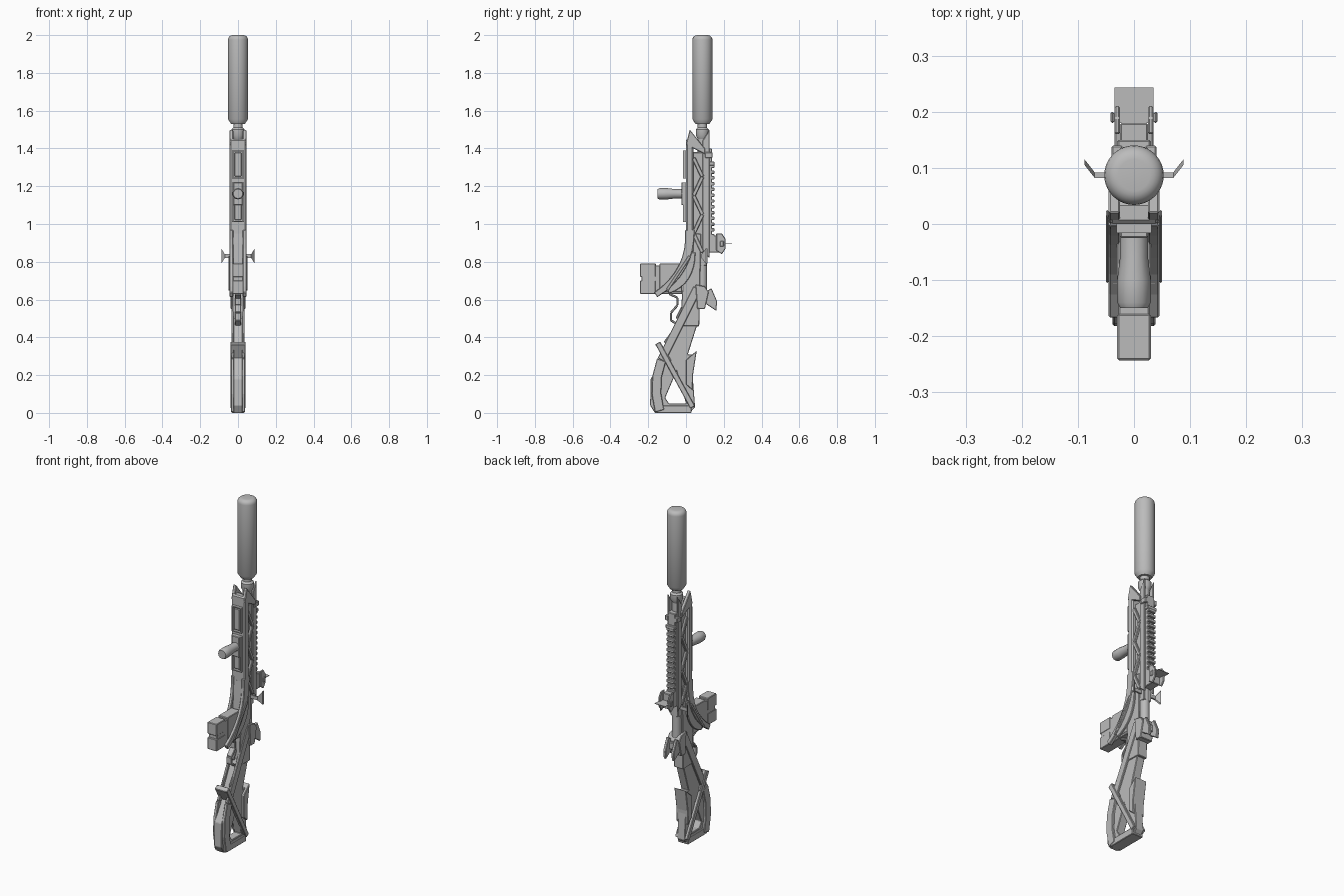
import bpy, bmesh, math
from mathutils import Vector

if "Cube" in bpy.data.objects:
    bpy.data.objects.remove(bpy.data.objects["Cube"])

grey = bpy.data.materials.new("plain grey")
grey.use_nodes = True
grey.diffuse_color = (0.5, 0.5, 0.5, 1)
grey.node_tree.nodes["Principled BSDF"].inputs["Base Color"].default_value = grey.diffuse_color

# Shared half widths and heights
SLIM, MIDDLE, BODY = 0.025, 0.035, 0.045
BORE, CHAMFER = 0.087, 0.003
FORE_LOW, FORE_TOP = 0.85, 1.5


def finish(name, bm, chamfer=0, mirror=False, smooth=False):
    bmesh.ops.recalc_face_normals(bm, faces=bm.faces)
    mesh = bpy.data.meshes.new(name)
    bm.to_mesh(mesh)
    bm.free()
    mesh.materials.append(grey)
    part = bpy.data.objects.new(name, mesh)
    bpy.context.collection.objects.link(part)
    if chamfer:
        bevel = part.modifiers.new("chamfer", 'BEVEL')
        bevel.width, bevel.segments, bevel.limit_method = chamfer, 1, 'ANGLE'
    if mirror:
        part.modifiers.new("mirror", 'MIRROR').use_mirror_merge = False
    if smooth:
        bpy.ops.object.select_all(action='DESELECT')
        part.select_set(True)
        bpy.context.view_layer.objects.active = part
        bpy.ops.object.shade_smooth_by_angle(angle=math.radians(35))


def plate(name, outline, outer, inner=None, hole=None, chamfer=CHAMFER):
    """Side profile in (y, z), full width, or a mirrored pair when inner is given."""
    start = -outer if inner is None else inner
    bm = bmesh.new()
    loops = [[bm.verts.new((start, y, z)) for y, z in loop] for loop in (outline, hole) if loop]
    if hole:
        edges = [bm.edges.new((loop[i - 1], loop[i])) for loop in loops for i in range(len(loop))]
        bmesh.ops.triangle_fill(bm, edges=edges, use_beauty=True)
    else:
        bm.faces.new(loops[0])
    grown = bmesh.ops.extrude_face_region(bm, geom=bm.faces[:])
    moved = [item for item in grown["geom"] if isinstance(item, bmesh.types.BMVert)]
    bmesh.ops.translate(bm, verts=moved, vec=(outer - start, 0, 0))
    finish(name, bm, chamfer, mirror=inner is not None)


def block(name, front, back, low, high, outer, inner=None, chamfer=CHAMFER):
    plate(name, [(front, low), (back, low), (back, high), (front, high)], outer, inner, chamfer=chamfer)


def strip(name, start, bend, end, first, last, outer, inner=None, steps=8):
    """Band along a curve through the side plane, tapering from first to last thickness."""
    start, bend, end = Vector(start), Vector(bend), Vector(end)
    left, right = [], []
    for step in range(steps + 1):
        t = step / steps
        centre = start.lerp(bend, t).lerp(bend.lerp(end, t), t)
        along = (bend - start).lerp(end - bend, t).normalized()
        side = Vector((-along.y, along.x)) * (first + (last - first) * t) / 2
        left.append(centre + side)
        right.append(centre - side)
    plate(name, left + right[::-1], outer, inner)


def bar(name, start, end, thick, outer, inner=None):
    middle = Vector(start).lerp(Vector(end), 0.5)
    strip(name, start, middle, end, thick, thick, outer, inner, steps=1)


def lathe(name, profile, place, along_y=False, sides=32):
    """Round part from (radius, distance) pairs, rising along z or reaching forward."""
    bm = bmesh.new()
    rings = []
    for radius, distance in profile:
        ring = []
        for i in range(sides):
            angle = math.tau * i / sides
            u, v = radius * math.cos(angle), radius * math.sin(angle)
            offset = Vector((u, -distance, v)) if along_y else Vector((u, v, distance))
            ring.append(bm.verts.new(Vector(place) + offset))
        rings.append(ring)
    for a, b in zip(rings, rings[1:]):
        for i in range(sides):
            bm.faces.new((a[i - 1], a[i], b[i], b[i - 1]))
    bm.faces.new(rings[0])
    bm.faces.new(rings[-1])
    finish(name, bm, smooth=True)


# Long muzzle cylinder with a rounded end, its neck and the barrel
radius, rounding, crown, bottom = 0.053, 0.025, 2, 1.53
muzzle = [(radius * 0.7, bottom), (radius, bottom + rounding)]
for step in range(6):
    turn = math.pi / 2 * step / 5
    muzzle.append((radius - rounding + rounding * math.cos(turn), crown - rounding + rounding * math.sin(turn)))
lathe("muzzle_cylinder", muzzle, (0, BORE, 0), sides=40)
lathe("muzzle_collar", [(SLIM, 0), (MIDDLE, 0.02), (MIDDLE, 0.05), (SLIM, 0.06), (SLIM, 0.1)], (0, BORE, 1.45))
lathe("barrel", [(SLIM, 0.6), (SLIM, FORE_TOP)], (0, BORE, 0), sides=20)

# Fore-end shell with peaked side frames and a lattice behind it
block("fore_shell", 0, 0.04, FORE_LOW, 1.45, BODY, chamfer=0.007)
plate("fore_peak", [(0, 1.42), (0.02, FORE_TOP), (0.1, 1.4), (0.1, 1.37), (0.04, 1.4)], BODY, SLIM)
block("fore_core", 0.03, 0.11, FORE_LOW, 1.38, SLIM)
pitch = 0.1
for i in range(5):
    low = FORE_LOW + i * pitch
    near, far = (0.04, BORE) if i % 2 else (BORE, 0.04)
    bar("lattice_bar", (near, low), (far, low + pitch), 0.02, 0.04, SLIM)

# Framed front panels with raised inserts
for low, high in ((1.24, 1.39), (1.01, 1.22)):
    rim = 0.006
    block("panel_side", -0.016, 0, low, high, SLIM + rim, SLIM, chamfer=0)
    for end in (low, high - rim):
        block("panel_end", -0.016, 0, end, end + rim, SLIM, chamfer=0)
    block("panel_insert", -0.012, 0, low + rim * 2, high - rim * 2, SLIM - rim)

# Forward hand grip
block("grip_mount", -SLIM, 0, 1.1, 1.22, SLIM)
lathe("hand_grip", [(SLIM, 0), (SLIM, 0.06), (0.03, 0.1), (0.03, 0.14), (SLIM, 0.15)], (0, 0, 1.16), True, 12)

# Back rail with side walls, teeth and a small post
plate("rail_wall", [(BORE, FORE_LOW), (0.125, 0.82), (0.125, FORE_TOP), (BORE, 1.44)], MIDDLE, SLIM)
block("rail_bed", 0.1, 0.137, FORE_LOW, 1.4, SLIM)
tooth = 0.018
for i in range(15):
    low = FORE_LOW + tooth + i * tooth * 1.7
    block("rail_tooth", 0.13, 0.15, low, low + tooth, SLIM)
block("rail_post", 0.12, 0.15, 1.31, 1.33, 0.03)
block("rail_clip", 0.1, 0.14, 1.35, 1.38, 0.04, 0.02)

# Folding sight with side ears, knobs and a thin lens
block("sight_base", 0.13, 0.18, FORE_LOW, 0.94, SLIM)
plate("sight_ear", [(0.16, 0.86), (0.19, 0.84), (0.21, 0.87), (0.21, 0.92), (0.19, 0.95), (0.16, 0.95)], MIDDLE, SLIM)
block("sight_knob", 0.18, 0.2, 0.88, 0.91, 0.042, MIDDLE)
block("sight_lens", 0.18, 0.243, 0.895, 0.898, MIDDLE, chamfer=0)

# Charging handles: an arm on each side ending in a swept, flared tip
bm = bmesh.new()
sections = []
for x, y, half_height in ((0.02, BORE, 0.01), (0.07, BORE, 0.01), (0.088, 0.11, 0.04)):
    corners = [(y - 0.005, -1), (y + 0.005, -1), (y + 0.005, 1), (y - 0.005, 1)]
    sections.append([bm.verts.new((x, depth, 0.83 + side * half_height)) for depth, side in corners])
for a, b in zip(sections, sections[1:]):
    for i in range(4):
        bm.faces.new((a[i - 1], a[i], b[i], b[i - 1]))
bm.faces.new(sections[0])
bm.faces.new(sections[-1])
finish("charging_handle", bm, mirror=True)

# Receiver with its bolt and rear fittings
strip("receiver", (0.04, 0.95), (0.03, 0.75), (0.02, 0.46), 0.08, 0.1, 0.03)
block("bolt_cover", 0.07, 0.11, 0.78, FORE_LOW, SLIM)
block("bolt_tail", 0.07, 0.1, 0.65, 0.79, 0.018)
plate("rear_cap", [(0.05, 0.68), (0.1, 0.67), (0.12, 0.64), (0.1, 0.55), (0.06, 0.55)], 0.04)
plate("rear_spur", [(0.1, 0.64), (0.135, 0.66), (0.165, 0.59), (0.16, 0.54), (0.1, 0.58)], MIDDLE, 0.018)
block("rear_bridge", 0.1, 0.13, 0.59, 0.63, SLIM)

# Cheeks sweeping forward around the magazine
strip("magazine_cheek", (0.02, 0.97), (0.03, 0.75), (-0.16, 0.625), 0.05, 0.03, BODY, SLIM)
strip("cheek_web", (0.02, FORE_LOW), (0.02, 0.7), (-0.1, 0.66), 0.06, 0.06, 0.04, SLIM)
bar("cheek_rib", (0.02, 0.83), (-0.1, 0.65), 0.015, 0.05, BODY)

# Magazine in two steps with a grooved front
block("magazine", -0.235, -0.02, 0.63, 0.78, 0.028)
for low, high in ((0.63, 0.7), (0.72, 0.79)):
    block("magazine_nose", -0.243, -0.16, low, high, 0.03)
block("magazine_neck", -0.14, -0.02, 0.64, 0.79, 0.03)

# Trigger guard and trigger
guard = [(-0.09, 0.63), (-0.045, 0.61), (-0.045, 0.57), (-0.08, 0.53), (-0.08, 0.49), (-0.03, 0.46)]
for start, end in zip(guard, guard[1:]):
    bar("trigger_guard", start, end, 0.012, 0.017)
bar("trigger", (-0.02, 0.56), (-0.05, 0.5), 0.012, 0.008)

# Open stock with its triangular window
plate("stock_core", [(-0.03, 0.5), (-0.1, 0.36), (-0.12, 0.29), (-0.187, 0.18), (-0.19, 0.04), (-0.165, 0),
                     (0.02, 0), (0.048, 0.03), (0.035, 0.2), (0.04, 0.31), (0.01, 0.31), (0.07, 0.5)],
      SLIM, hole=[(-0.05, 0.22), (-0.11, 0.08), (-0.09, 0.05), (0, 0.05)])
bar("long_brace", (0.06, 0.66), (-0.13, 0.28), BODY, MIDDLE, 0.02)
bar("cross_brace", (-0.15, 0.37), (0.035, 0.03), 0.028, 0.04, 0.02)
bar("thumb_rest", (-0.15, 0.37), (-0.09, 0.27), 0.03, MIDDLE)
bar("thumb_brace", (-0.11, 0.37), (0.02, 0.55), 0.02, 0.03, 0.02)
strip("lower_frame", (-0.13, 0.28), (-0.18, 0.15), (-0.14, 0.01), 0.05, 0.05, 0.038, 0.02, steps=3)
plate("cheek_rest", [(0, 0.15), (0.035, 0.12), (0.037, 0.2), (0.057, 0.33), (0, 0.28)], 0.038)
bar("butt_plate", (-0.15, 0.02), (0.03, 0.02), 0.04, MIDDLE)
